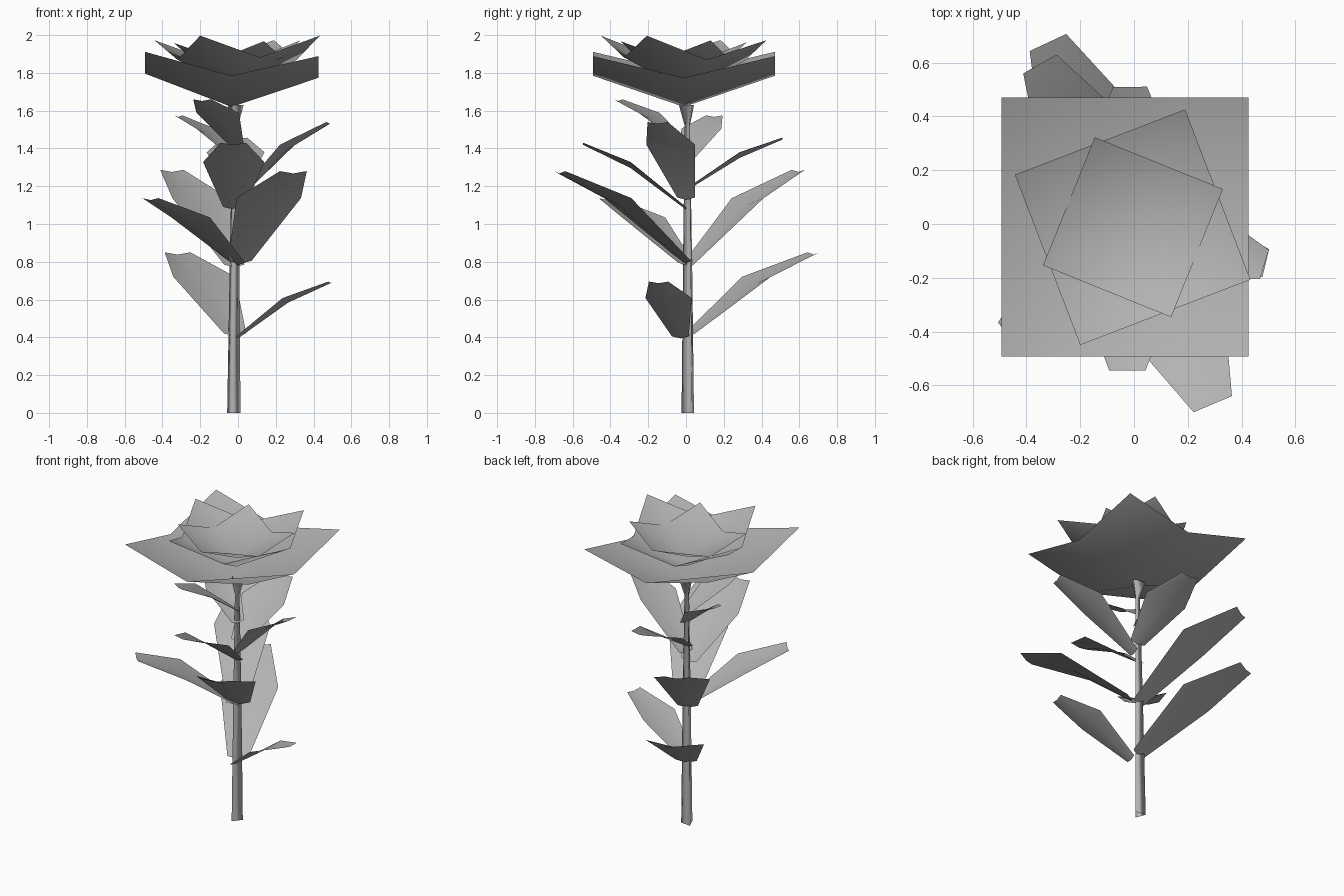
import bpy
import bmesh
from math import cos, sin, radians
from mathutils import Vector

cube = bpy.data.objects.get("Cube")
if cube:
    bpy.data.objects.remove(cube)

grey = bpy.data.materials.new("plain_grey")
grey.use_nodes = True
COLOUR = (0.45, 0.45, 0.45, 1)
grey.diffuse_color = COLOUR
grey.node_tree.nodes["Principled BSDF"].inputs["Base Color"].default_value = COLOUR


def sheet(name, rows, closed=False):
    """Skin a list of equally long point rows into a smooth surface."""
    bm = bmesh.new()
    grid = [[bm.verts.new(p) for p in row] for row in rows]
    count = len(rows[0])
    for low, high in zip(grid, grid[1:]):
        for i in range(count if closed else count - 1):
            j = (i + 1) % count
            bm.faces.new((low[i], low[j], high[j], high[i]))
    bmesh.ops.recalc_face_normals(bm, faces=bm.faces)
    # Open sheets face upwards
    if not closed and sum(f.normal.z for f in bm.faces) < 0:
        bmesh.ops.reverse_faces(bm, faces=bm.faces)
    for face in bm.faces:
        face.smooth = True
    mesh = bpy.data.meshes.new(name)
    bm.to_mesh(mesh)
    bm.free()
    mesh.materials.append(grey)
    bpy.context.collection.objects.link(bpy.data.objects.new(name, mesh))


def petals(name, centre, half, turn, heights, tilt):
    """Square bowl: heights are for the centre, edge middles and corners."""
    c, s = cos(radians(turn)), sin(radians(turn))
    rows = []
    for v in (-1, 0, 1):
        row = []
        for u in (-1, 0, 1):
            x, y = (u * c - v * s) * half[0], (u * s + v * c) * half[1]
            z = heights[abs(u) + abs(v)] + x * tilt[0] + y * tilt[1]
            row.append((centre[0] + x, centre[1] + y, z))
        rows.append(row)
    sheet(name, rows)


def leaf(name, base, tip, size):
    """Bent leaf: narrow foot, broad middle, blunt tip, slight centre crease."""
    base, tip = Vector(base), Vector(tip)
    span = tip - base
    side = Vector((-span.y, span.x, 0)).normalized()
    rows = []
    for along, rise, width, sag in ((0, 0, 0.13, 0.015), (0.54, 0.7, 0.36, 0.035),
                                    (1, 1, 0.15, 0.012)):
        middle = base + Vector((span.x * along, span.y * along, span.z * rise))
        edge = side * width * size / 2
        rows.append([middle - edge, middle - Vector((0, 0, sag * size)), middle + edge])
    sheet(name, rows)


# Stem: tapering three-sided tube that flares under the flower
rings = []
for x, y, z, radius in ((-0.025, 0.017, 0, 0.041), (-0.02, 0.014, 0.8, 0.03),
                        (-0.016, 0.01, 1.52, 0.017), (-0.016, 0.012, 1.63, 0.05)):
    rings.append([(x + radius * cos(radians(a)), y + radius * sin(radians(a)), z)
                  for a in (22, 142, 262)])
sheet("stem", rings, closed=True)

# Flower: three nested square bowls, the upper two turned against each other
petals("outer_petals", (-0.034, -0.011), (0.459, 0.482), 0, (1.62, 1.785, 1.9), (-0.025, 0))
petals("middle_petals", (-0.005, -0.012), (0.339, 0.339), 21, (1.71, 1.87, 1.985), (0.012, -0.033))
petals("inner_petals", (-0.004, -0.012), (0.257, 0.257), -22, (1.77, 1.875, 1.965), (0.02, 0))

# Leaves: name, foot, tip and size, from the bottom up
LEAVES = (
    ("lower_left_leaf", (0, -0.03, 0.405), (0.49, -0.145, 0.695), 0.7),
    ("lower_back_leaf", (-0.015, 0.02, 0.42), (-0.32, 0.675, 0.85), 1),
    ("middle_back_leaf", (-0.02, 0.01, 0.785), (-0.35, 0.595, 1.287), 0.95),
    ("middle_front_leaf", (0.01, 0, 0.805), (0.293, -0.67, 1.28), 1.03),
    ("middle_right_leaf", (0, 0, 0.795), (-0.463, -0.415, 1.137), 0.85),
    ("upper_front_leaf", (-0.02, 0, 1.09), (-0.025, -0.545, 1.43), 0.9),
    ("upper_left_leaf", (0, 0, 1.14), (0.485, -0.15, 1.54), 0.75),
    ("upper_back_leaf", (-0.01, 0.02, 1.2), (-0.015, 0.51, 1.457), 0.85),
    ("top_right_leaf", (0, 0, 1.34), (-0.315, 0.15, 1.575), 0.65),
    ("top_front_leaf", (-0.01, 0, 1.42), (-0.19, -0.36, 1.66), 0.7),
)
for part in LEAVES:
    leaf(*part)
